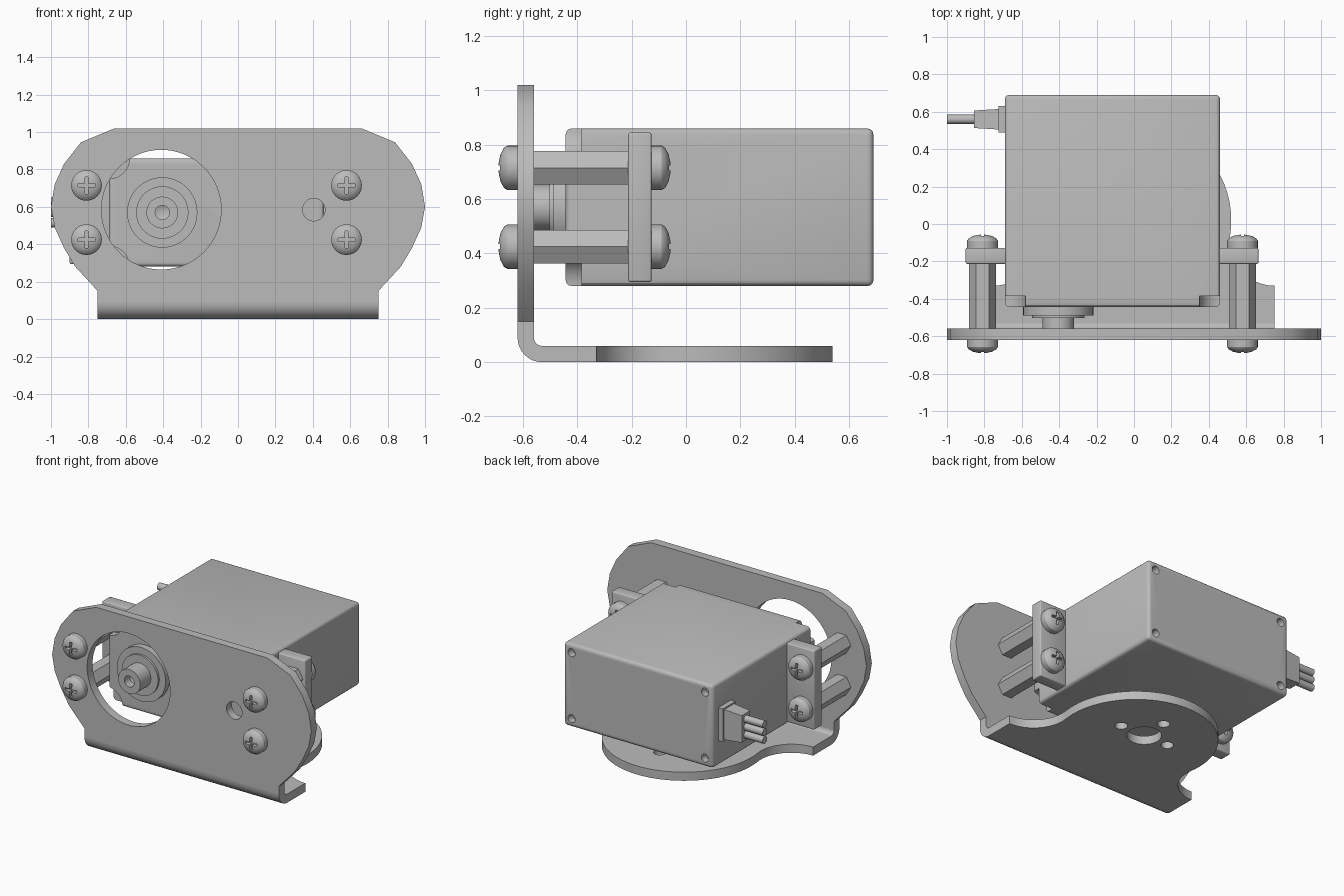
import bpy, bmesh, math
from mathutils import Vector

if "Cube" in bpy.data.objects:
    bpy.data.objects.remove(bpy.data.objects["Cube"], do_unlink=True)

gray = bpy.data.materials.new("plain gray")
gray.use_nodes = True
gray.diffuse_color = (0.5, 0.5, 0.5, 1)
gray.node_tree.nodes["Principled BSDF"].inputs["Base Color"].default_value = (0.5, 0.5, 0.5, 1)


def make(name, bm):
    bmesh.ops.recalc_face_normals(bm, faces=bm.faces)
    mesh = bpy.data.meshes.new(name)
    bm.to_mesh(mesh)
    bm.free()
    mesh.materials.append(gray)
    ob = bpy.data.objects.new(name, mesh)
    bpy.context.collection.objects.link(ob)
    return ob


def prism(name, pts, axis, lo, hi):
    """Extrude a 2D outline along x, y or z."""
    def place(a, b, t):
        return {"x": (t, a, b), "y": (a, t, b), "z": (a, b, t)}[axis]
    bm = bmesh.new()
    face = bm.faces.new([bm.verts.new(place(a, b, lo)) for a, b in pts])
    ext = bmesh.ops.extrude_face_region(bm, geom=[face])["geom"]
    move = Vector(place(0, 0, hi - lo))
    bmesh.ops.translate(bm, verts=[v for v in ext if isinstance(v, bmesh.types.BMVert)], vec=move)
    return make(name, bm)


def arc(cx, cy, r, start, end, n):
    return [(cx + r * math.cos(math.radians(start + (end - start) * i / n)),
             cy + r * math.sin(math.radians(start + (end - start) * i / n))) for i in range(n + 1)]


def ring(cx, cy, r, n=40):
    return arc(cx, cy, r, 0, 360, n)[:-1]


def box(name, x, y, z, bevel=0):
    ob = prism(name, [(x[0], y[0]), (x[1], y[0]), (x[1], y[1]), (x[0], y[1])], "z", *z)
    if bevel:
        mod = ob.modifiers.new("bevel", "BEVEL")
        mod.width, mod.segments = bevel, 3
        apply(ob, mod)
    return ob


def activate(ob):
    bpy.ops.object.select_all(action="DESELECT")
    ob.select_set(True)
    bpy.context.view_layer.objects.active = ob


def apply(ob, mod):
    activate(ob)
    bpy.ops.object.modifier_apply(modifier=mod.name)


def cut(ob, cutter):
    mod = ob.modifiers.new("cut", "BOOLEAN")
    mod.operation, mod.solver, mod.object = "DIFFERENCE", "EXACT", cutter
    apply(ob, mod)
    bpy.data.objects.remove(cutter, do_unlink=True)


def smooth(ob):
    activate(ob)
    bpy.ops.object.shade_smooth_by_angle(angle=math.radians(30))


def lathe(name, profile, x, z, n=40):
    """Turn a (radius, y) profile about an axis along y."""
    bm = bmesh.new()
    verts = [bm.verts.new((x + r, y, z)) for r, y in profile]
    edges = [bm.edges.new(pair) for pair in zip(verts, verts[1:])]
    bmesh.ops.spin(bm, geom=verts + edges, cent=(x, 0, z), axis=(0, 1, 0),
                   angle=math.tau, steps=n, use_duplicate=False)
    bmesh.ops.remove_doubles(bm, verts=bm.verts, dist=0.0005)
    return make(name, bm)


# Bent bracket: upright face with rounded ends
side = [(0.75, 0.09), (0.75, 0.15), (0.87, 0.28), (0.93, 0.38), (0.98, 0.49),
        (1, 0.6), (0.98, 0.72), (0.93, 0.83), (0.84, 0.945), (0.66, 1.02)]
face = prism("bracket_face", side + [(-x, z) for x, z in reversed(side)], "y", -0.62, -0.56)
cut(face, prism("cutter", ring(-0.41, 0.585, 0.32, 64), "y", -0.7, -0.5))
cut(face, prism("cutter", ring(0.405, 0.585, 0.06), "y", -0.7, -0.5))
smooth(face)

# Bend between the two bracket plates
bend = prism("bracket_bend", arc(-0.53, 0.09, 0.09, 180, 270, 8)
             + arc(-0.53, 0.09, 0.03, 270, 180, 8), "x", -0.75, 0.75)
smooth(bend)

# Base plate with filleted round tab
half = [(0.75, -0.53)] + arc(0.75, -0.092, 0.238, 270, 171.5, 12)
outline = half + arc(0, 0.02, 0.52, -8, 188, 40)[1:-1] + [(-x, y) for x, y in reversed(half)]
base = prism("bracket_base", outline, "z", 0, 0.06)
for x, y, r in [(0, 0.1, 0.11), (0.19, 0.1, 0.04), (-0.19, 0.1, 0.04), (0, 0.29, 0.04)]:
    cut(base, prism("cutter", ring(x, y, r), "z", -0.1, 0.2))
smooth(base)

# Motor housing with notched front corners and rear screw holes
body = box("motor_body", (-0.69, 0.46), (-0.443, 0.69), (0.28, 0.86), 0.022)
for x, sx in ((-0.69, 1), (0.46, -1)):
    for z, sz in ((0.28, 1), (0.86, -1)):
        cut(body, prism("cutter", ring(x, z, 0.11), "y", -0.6, -0.385))
        cut(body, prism("cutter", ring(x + sx * 0.06, z + sz * 0.06, 0.028, 24), "y", 0.64, 0.8))
smooth(body)

# Mounting ears
for name, x in (("right_ear", (-0.9, -0.68)), ("left_ear", (0.45, 0.665))):
    smooth(box(name, x, (-0.213, -0.127), (0.295, 0.845), 0.008))

# Output shaft with stepped collar and bored end
smooth(lathe("output_shaft", [(0, -0.43), (0.188, -0.43), (0.188, -0.488), (0.14, -0.488),
                              (0.14, -0.503), (0.085, -0.503), (0.085, -0.62), (0.038, -0.62),
                              (0.038, -0.56), (0, -0.545)], -0.405, 0.57))


def screw(name, x, z, y, d):
    """Domed cross-head screw whose head starts at y and points along d."""
    dome = [(0, 0), (0.082, 0), (0.082, 0.037), (0.074, 0.05), (0.05, 0.063), (0.025, 0.069), (0, 0.071)]
    ob = lathe(name, [(r, y + d * h) for r, h in dome], x, z, 32)
    ys = sorted((y + d * 0.042, y + d * 0.1))
    for w, h in ((0.045, 0.009), (0.009, 0.045)):
        cut(ob, box("cutter", (x - w, x + w), ys, (z - h, z + h)))
    smooth(ob)


# Hex standoffs with a screw at each end
for sx, x in (("right", -0.81), ("left", 0.58)):
    for sz, z in (("lower", 0.425), ("upper", 0.715)):
        prism(f"{sx}_{sz}_standoff", ring(x, z, 0.071, 6), "y", -0.56, -0.213)
        screw(f"{sx}_{sz}_front_screw", x, z, -0.62, -1)
        screw(f"{sx}_{sz}_rear_screw", x, z, -0.127, 1)

# Cable connector: flange, tapered boot and three wires
box("connector_flange", (-0.725, -0.68), (0.49, 0.63), (0.455, 0.685))
boot = box("connector_boot", (-0.855, -0.72), (0.505, 0.615), (0.465, 0.675))
for v in boot.data.vertices:
    if v.co.x < -0.8:
        v.co.y = 0.56 + (v.co.y - 0.56) * 0.85
        v.co.z = 0.57 + (v.co.z - 0.57) * 0.9
for i in range(3):
    smooth(prism(f"wire_{i + 1}", ring(0.56, 0.515 + 0.055 * i, 0.025, 20), "x", -1, -0.84))
